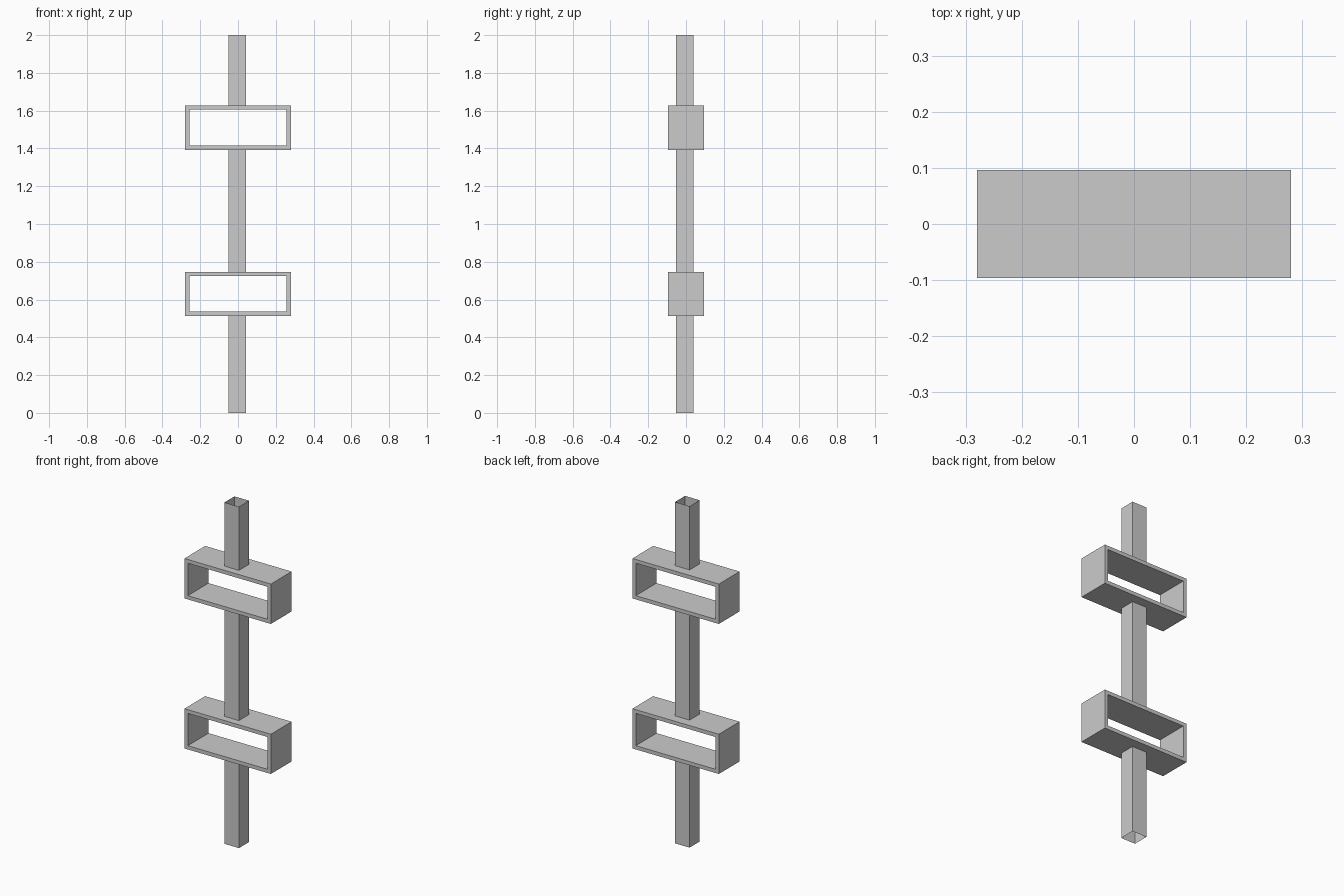
import bpy

if "Cube" in bpy.data.objects:
    bpy.data.objects.remove(bpy.data.objects["Cube"])

PX, PY = (-0.051, 0.043), (-0.053, 0.040)   # post footprint
HW, HD, WALL = 0.28, 0.096, 0.022           # frame half width, half depth, wall


def make_object(name, verts, faces):
    mesh = bpy.data.meshes.new(name)
    mesh.from_pydata(verts, [], faces)
    mesh.update()
    obj = bpy.data.objects.new(name, mesh)
    bpy.context.collection.objects.link(obj)
    return obj


def post(name, z0, z1):
    # open-ended thin square tube
    ring = [(PX[0], PY[0]), (PX[1], PY[0]), (PX[1], PY[1]), (PX[0], PY[1])]
    verts = [(x, y, z) for z in (z0, z1) for x, y in ring]
    faces = [(i, (i + 1) % 4, (i + 1) % 4 + 4, i + 4) for i in range(4)]
    return make_object(name, verts, faces)


def frame(name, z0, z1):
    # rectangular frame, open from front to back
    def loop(y, t):
        a, b = HW - t, z0 + t
        c = z1 - t
        return [(-a, y, b), (a, y, b), (a, y, c), (-a, y, c)]

    # loops: front outer, front inner, back inner, back outer
    loops = [loop(-HD, 0), loop(-HD, WALL), loop(HD, WALL), loop(HD, 0)]
    verts = [v for ring in loops for v in ring]
    faces = []
    for k in range(4):
        a, b = 4 * k, 4 * ((k + 1) % 4)
        for i in range(4):
            j = (i + 1) % 4
            faces.append((a + i, a + j, b + j, b + i))
    return make_object(name, verts, faces)


# Two frames stacked on the post
frame("lower_frame", 0.514, 0.747)
frame("upper_frame", 1.393, 1.627)

# Post sections between the frames
post("lower_post", 0.0, 0.514)
post("middle_post", 0.747, 1.393)
post("upper_post", 1.627, 2.0)
